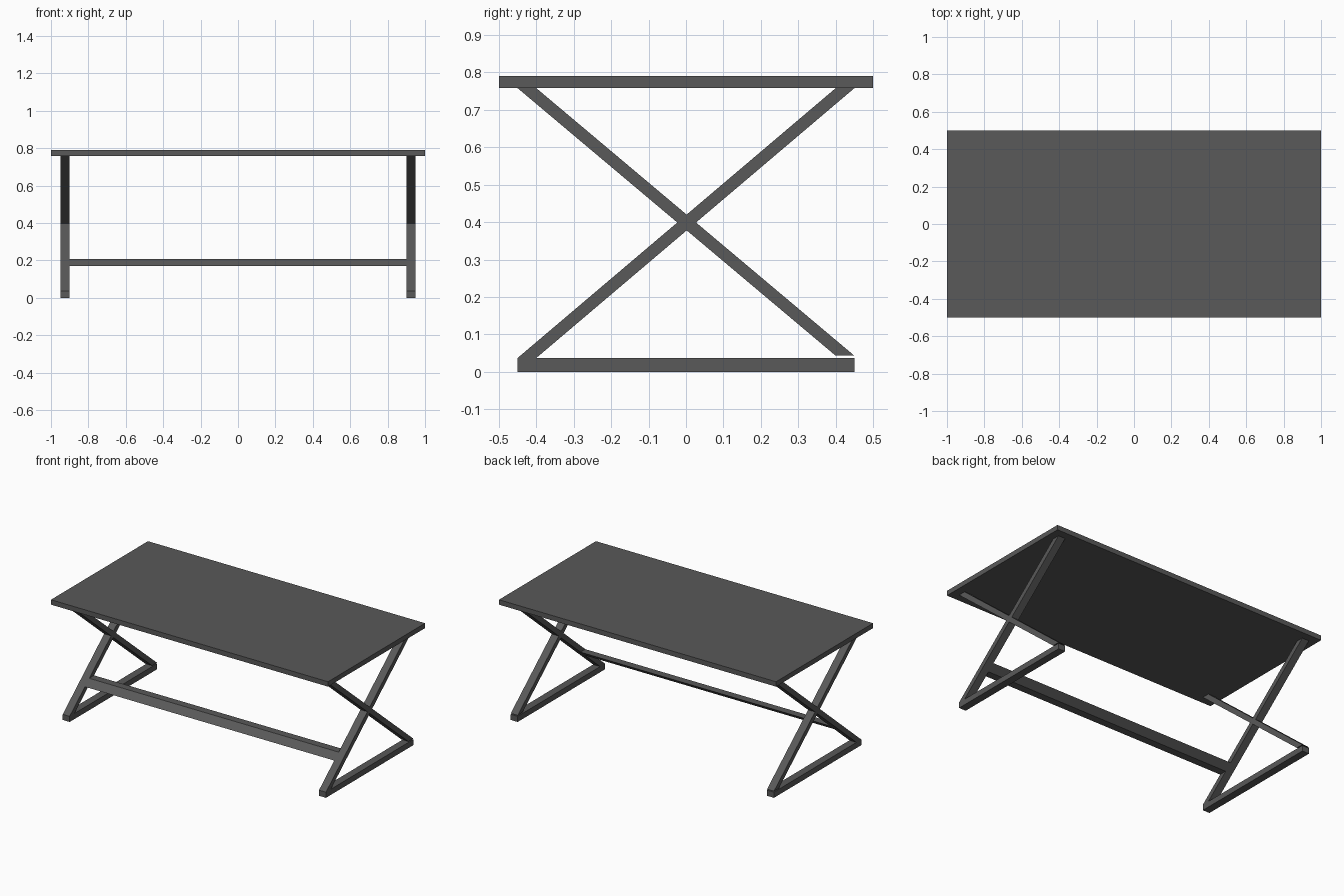
import bpy
import bmesh

if "Cube" in bpy.data.objects:
    bpy.data.objects.remove(bpy.data.objects["Cube"])

charcoal = bpy.data.materials.new("charcoal")
charcoal.diffuse_color = (0.1, 0.1, 0.1, 1)
charcoal.use_nodes = True
charcoal.node_tree.nodes["Principled BSDF"].inputs["Base Color"].default_value = charcoal.diffuse_color


def prism(name, profile, x0, x1, mirror=False):
    """Extrude a (y, z) profile from x0 to x1, optionally mirrored across x = 0."""
    bm = bmesh.new()
    face = bm.faces.new([bm.verts.new((x0, y, z)) for y, z in profile])
    new = bmesh.ops.extrude_face_region(bm, geom=[face])["geom"]
    verts = [v for v in new if isinstance(v, bmesh.types.BMVert)]
    bmesh.ops.translate(bm, verts=verts, vec=(x1 - x0, 0, 0))
    bmesh.ops.recalc_face_normals(bm, faces=bm.faces)
    mesh = bpy.data.meshes.new(name)
    bm.to_mesh(mesh)
    bm.free()
    mesh.materials.append(charcoal)
    obj = bpy.data.objects.new(name, mesh)
    bpy.context.collection.objects.link(obj)
    if mirror:
        obj.modifiers.new("both_ends", "MIRROR")
    return obj


def rect(y0, y1, z0, z1):
    return [(y0, z0), (y1, z0), (y1, z1), (y0, z1)]


def slanted(y0, z0, y1, z1, width=0.05):
    """Parallelogram with level ends, leaning from y0 at z0 to y1 at z1."""
    return [(y0, z0), (y0 + width, z0), (y1 + width, z1), (y1, z1)]


FOOT, UNDER, TOP = 0.037, 0.758, 0.79

# Flat top
prism("tabletop", rect(-0.5, 0.5, UNDER, TOP), -1, 1)

# Foot rail and crossed legs at each end
prism("foot_rail", rect(-0.45, 0.45, 0, FOOT), 0.90, 0.95, True)
prism("leg_leaning_back", slanted(-0.45, FOOT, 0.40, UNDER), 0.90, 0.95, True)
prism("leg_leaning_forward", slanted(0.40, 0.043, -0.45, UNDER), 0.90, 0.95, True)

# Long stretcher following the slope of the front legs
slope = 0.85 / (UNDER - FOOT)
y_at = lambda z: -0.45 + (z - FOOT) * slope
prism("stretcher", slanted(y_at(0.17), 0.17, y_at(0.208), 0.208), -0.90, 0.90)
